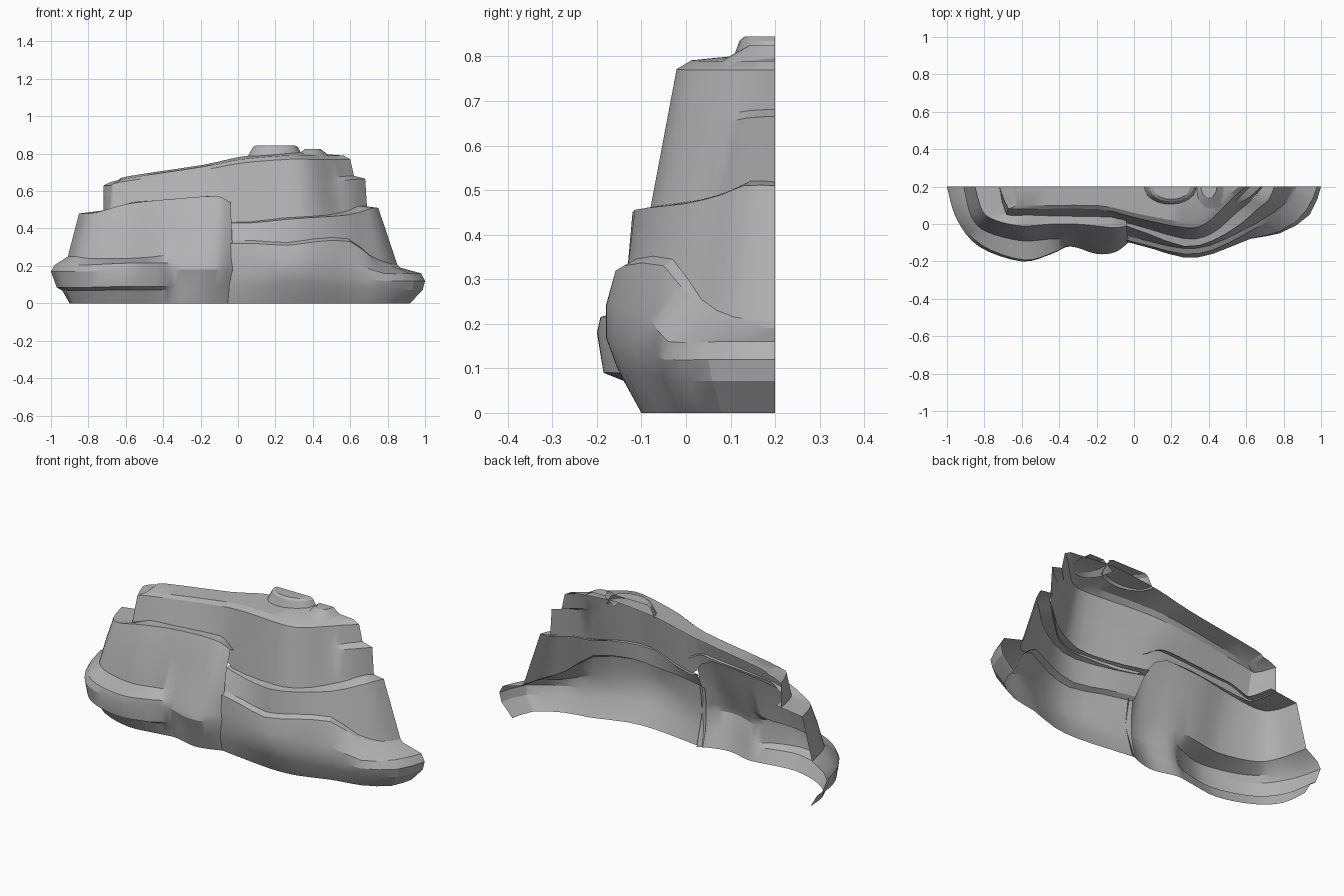
import bpy
import math
from mathutils import Vector

default_cube = bpy.data.objects.get("Cube")
if default_cube:
    bpy.data.objects.remove(default_cube, do_unlink=True)

BACK = 0.2  # the open rear plane of the shell

stone = bpy.data.materials.new("grey_stone")
stone.use_nodes = True
stone.diffuse_color = (0.45, 0.45, 0.45, 1)
stone.node_tree.nodes["Principled BSDF"].inputs["Base Color"].default_value = (0.45, 0.45, 0.45, 1)


def ring(*points):
    """A layer outline from left to right, written in hundredths."""
    return [Vector(p) / 100 for p in points]


def blend(lower, upper, t):
    """An outline part of the way between two others."""
    return [a.lerp(b, t) for a, b in zip(lower, upper)]


def moved(outline, grow_x, grow_y, rise):
    """Grow or shrink an outline about the middle of the rear plane."""
    return [Vector((p.x * grow_x, BACK + (p.y - BACK) * grow_y, p.z + rise))
            for p in outline]


def curved(outline, steps):
    """Round an outline by running a spline through its points."""
    result = []
    last = len(outline) - 1
    for i in range(last):
        a, b = outline[max(i - 1, 0)], outline[i]
        c, d = outline[i + 1], outline[min(i + 2, last)]
        for k in range(steps):
            t = k / steps
            p = b + (c - a) * (t / 2)
            p += (a * 2 - b * 5 + c * 4 - d) * (t * t / 2)
            p += (b * 3 - a - c * 3 + d) * (t ** 3 / 2)
            p.y = min(p.y, BACK)
            result.append(p)
    result.append(outline[last].copy())
    return result


def loft(name, outlines, steps, sharp=28):
    """Skin a stack of outlines into one open sheet of stone."""
    rows = [curved(o, steps) for o in outlines]
    width = len(rows[0])
    verts = [p for row in rows for p in row]
    faces = []
    for r in range(len(rows) - 1):
        for c in range(width - 1):
            a = r * width + c
            faces.append((a, a + 1, a + width + 1, a + width))
    mesh = bpy.data.meshes.new(name)
    mesh.from_pydata(verts, [], faces)
    mesh.materials.append(stone)
    obj = bpy.data.objects.new(name, mesh)
    bpy.context.collection.objects.link(obj)
    bpy.ops.object.select_all(action="DESELECT")
    obj.select_set(True)
    bpy.context.view_layer.objects.active = obj
    bpy.ops.object.shade_smooth_by_angle(angle=math.radians(sharp))
    return obj


# Rounded left boulder: foot, bulging lip, shoulder, body and top shelf
foot = ring((-90, 20, 0), (-88, 6, 0), (-78, -4, 0), (-60, -10, 0), (-42, -8, 0),
            (-33, -7, 0), (-20, -10, 0), (-10, -8, 0), (-3, -5, 0))
lip = ring((-100, 20, 17), (-95, 3, 17), (-83, -12, 17), (-60, -20, 18), (-44, -16, 18),
           (-34, -12, 18), (-20, -16, 18), (-10, -15, 18), (-3, -10, 18))
shoulder = ring((-91, 20, 25), (-87, 4, 25), (-79, -4, 24), (-60, -9, 24), (-44, -8, 25),
                (-32, -9, 27), (-20, -11, 29), (-10, -11, 32), (-3, -8, 32))
crest = ring((-85, 20, 48), (-81, 7, 48), (-74, 2, 49), (-60, -1, 53), (-44, 0, 55),
             (-32, 0, 56), (-20, -1, 57), (-10, -2, 57), (-4, -1, 54))
shelf = ring((-69, 20, 50), (-66, 8, 50), (-62, 7, 51), (-56, 6, 54), (-44, 6, 55),
             (-32, 6, 56), (-20, 6, 57), (-12, 5, 57), (-4, 4, 52))
lip_under = blend(foot, lip, 0.4)
lip_middle = blend(foot, lip, 0.5)
lip_low = moved(lip_middle[:5], 1.02, 1.1, 0) + lip_middle[5:]
lip_top = moved(lip, 0.98, 0.98, 0.035)
body = moved(blend(shoulder, crest, 0.55), 1, 1.04, 0)
loft("left_boulder", [foot, lip_under, lip_low, lip, lip_top, shoulder, body, crest, shelf], 4)

# Stepped right cliff: foot, ledge, overhanging shelf and upper step
cliff_foot = ring((-6, -6, 0), (9, -8, 0), (27, -10, 0), (42, -9, 0),
                  (60, -3, 0), (75, 0, 0), (88, 8, 0), (92, 20, 0))
ledge = ring((-6, -9, 15), (9, -13, 15), (27, -18, 17), (42, -16, 16),
             (62, -8, 14), (78, -5, 12), (94, 5, 12), (100, 20, 12))
ledge_top = ring((-6, -9, 24), (9, -13, 24), (27, -18, 24), (42, -16, 24),
                 (62, -8, 21), (78, -4, 16), (92, 7, 16), (98, 20, 16))
overhang = ring((-6, -8, 32), (9, -12, 32), (27, -16, 31), (42, -14, 33),
                (60, -5, 33), (72, 2, 24), (82, 10, 20), (87, 20, 19))
step = ring((-7, 0, 43), (7, -5, 43), (27, -12, 45), (42, -9, 46),
            (57, 0, 47), (66, 8, 49), (72, 13, 51), (75, 20, 51))
ledge_low = moved(blend(cliff_foot, ledge, 0.6), 1.02, 1.02, 0)
overhang_top = moved(overhang, 0.98, 0.92, 0.015)
step_back = moved(step, 0.9, 0.8, 0.01)
loft("right_cliff", [cliff_foot, ledge_low, ledge, ledge_top, overhang,
                     overhang_top, step, step_back], 2, 22)

# Upper band running the full width, with a small notch at its right end
band_foot = ring((-72, 20, 49), (-69, 7, 49), (-62, 4, 50), (-18, 3, 54), (-2, 0, 42),
                 (27, -8, 45), (42, -5, 46), (54, 5, 47), (62, 12, 50), (69, 20, 51))
band_rim = ring((-72, 20, 63), (-68, 10, 63), (-62, 8, 65), (-20, 8, 71), (2, 3, 75),
                (27, -2, 77), (38, 0, 77), (48, 9, 77), (54, 15, 77), (60, 20, 77))
notch = blend(band_foot, band_rim, 0.6)
notch_top = blend(band_foot, band_rim, 0.66)
notch[-1].x, notch[-2].x = 0.68, 0.61
notch_top[-1].x, notch_top[-2].x = 0.62, 0.56
loft("upper_band", [band_foot, notch, notch_top, band_rim], 3, 22)

# Sloping summit that rises gently back to the rear plane
cap_edge = moved(band_rim, 0.94, 0.85, 0.02)
cap_back = [Vector((p.x, BACK, p.z + (BACK - p.y) * 0.1)) for p in cap_edge]
loft("summit_cap", [band_rim, cap_edge, cap_back], 3)


def half_stone(name, x, base, height, radius, depth, taper):
    """Half of a flat-topped stone resting against the rear plane."""
    def arc(scale, z):
        return [Vector((x - radius * scale * math.cos(math.pi * k / 6),
                        BACK - depth * scale * math.sin(math.pi * k / 6), z))
                for k in range(7)]
    loft(name, [arc(1, base), arc(taper, base + height * 0.85),
                arc(taper * 0.85, base + height), arc(0, base + height)], 2)


# Loose stones on the summit
half_stone("summit_stone", 0.2, 0.78, 0.065, 0.15, 0.1, 0.8)
half_stone("small_summit_stone", 0.4, 0.78, 0.045, 0.1, 0.14, 0.5)
